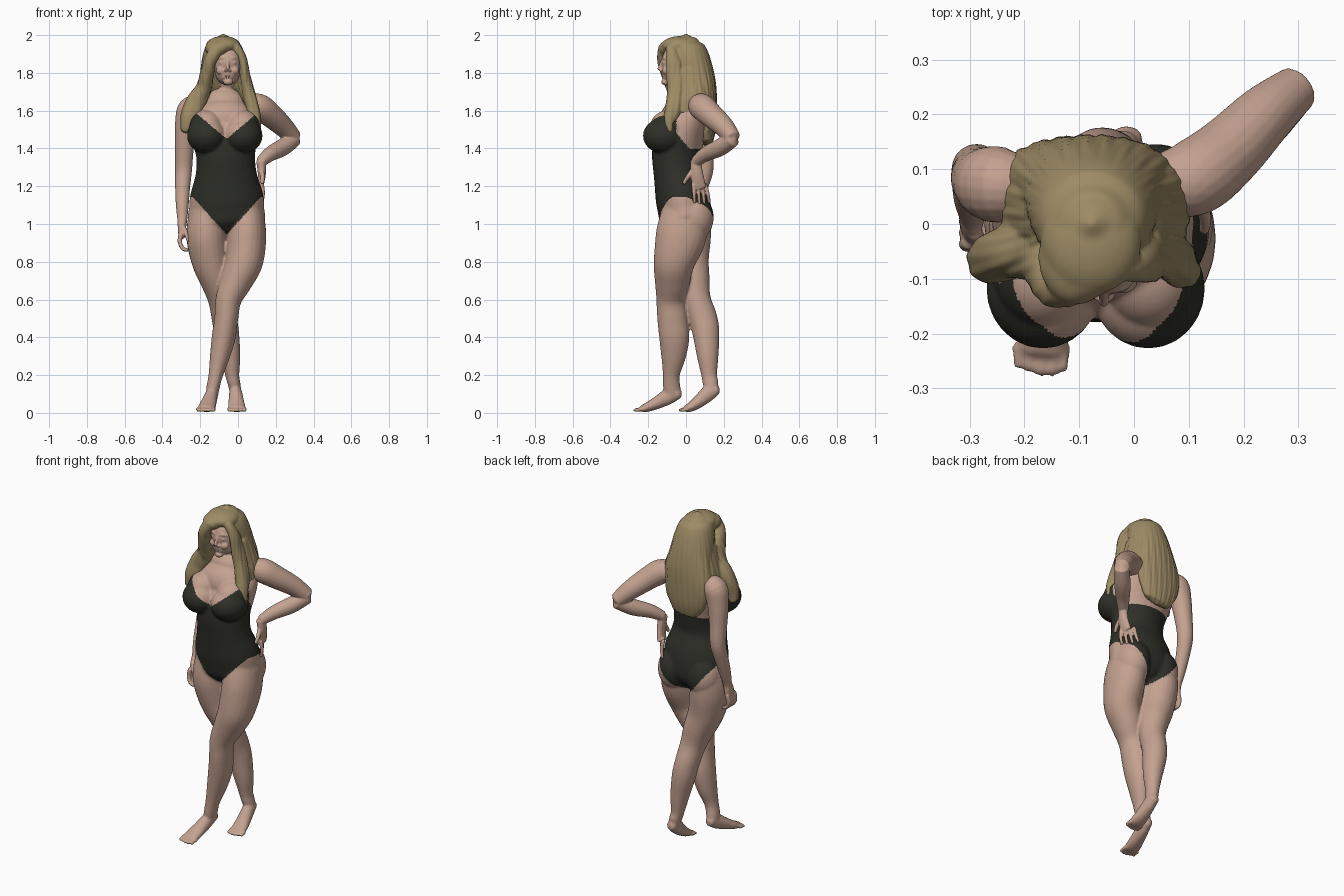
import bpy, bmesh, math
from mathutils import Vector, Matrix


def material(name, rgb):
    m = bpy.data.materials.new(name)
    m.diffuse_color = (*rgb, 1)
    return m


SKIN = material("skin", (0.55, 0.36, 0.28))
SUIT = material("dark_swimsuit", (0.027, 0.029, 0.021))
HAIR = material("blonde_hair", (0.34, 0.26, 0.13))
LIPS = material("lips", (0.47, 0.28, 0.225))


def spline(keys, sub=5):
    """Smooth curve through keys of (x, y, z, radius_a, radius_b)."""
    k = [list(p) if len(p) == 5 else [*p, p[3]] for p in keys]
    out = []
    for i in range(len(k) - 1):
        p0, p1, p2, p3 = k[max(i - 1, 0)], k[i], k[i + 1], k[min(i + 2, len(k) - 1)]
        for s in range(sub):
            t = s / sub
            out.append([0.5 * (2 * b + (c - a) * t + (2 * a - 5 * b + 4 * c - d) * t * t
                               + (3 * b - a - 3 * c + d) * t ** 3)
                        for a, b, c, d in zip(p0, p1, p2, p3)])
    return out + [k[-1]]


def tube(bm, keys, n=20):
    """Closed rounded tube along the keys, elliptical in cross-section."""
    pts = spline(keys)
    pos = [Vector(p[:3]) for p in pts]
    rings = []
    for i, p in enumerate(pts):
        t = (pos[min(i + 1, len(pos) - 1)] - pos[max(i - 1, 0)]).normalized()
        u = (Vector((1, 0, 0)) - t * t.x).normalized()
        v = t.cross(u)
        if i == 0:
            first = bm.verts.new(pos[0] - t * min(p[3:]) * 0.6)
        rings.append([bm.verts.new(pos[i] + u * p[3] * math.cos(j * math.tau / n)
                                   + v * p[4] * math.sin(j * math.tau / n)) for j in range(n)])
    last = bm.verts.new(pos[-1] + t * min(pts[-1][3:]) * 0.6)
    for j in range(n):
        k = (j + 1) % n
        bm.faces.new((first, rings[0][k], rings[0][j]))
        bm.faces.new((last, rings[-1][j], rings[-1][k]))
        for a, b in zip(rings, rings[1:]):
            bm.faces.new((a[j], a[k], b[k], b[j]))


def ball(bm, c, r):
    bmesh.ops.create_uvsphere(bm, u_segments=24, v_segments=16, radius=1,
                              matrix=Matrix.Translation(c) @ Matrix.Diagonal((*r, 1)))


def finish(name, bm, mats, voxel=0.006, smooth=4, rule=None, ripple=None):
    """Fuse the pieces into one skin, then colour faces by rule."""
    bmesh.ops.recalc_face_normals(bm, faces=bm.faces)
    me = bpy.data.meshes.new(name)
    bm.to_mesh(me)
    bm.free()
    ob = bpy.data.objects.new(name, me)
    bpy.context.collection.objects.link(ob)
    if voxel:
        r = ob.modifiers.new("fuse", 'REMESH')
        r.mode, r.voxel_size = 'VOXEL', voxel
        s = ob.modifiers.new("soften", 'SMOOTH')
        s.factor, s.iterations = 0.5, smooth
        dg = bpy.context.evaluated_depsgraph_get()
        me = bpy.data.meshes.new_from_object(ob.evaluated_get(dg))
        ob.modifiers.clear()
        ob.data = me
    me.materials.clear()
    for m in mats:
        me.materials.append(m)
    if ripple:
        for v, nrm in [(v, v.normal.copy()) for v in me.vertices]:
            v.co += nrm * ripple(v.co)
    for p in me.polygons:
        p.use_smooth = True
        p.material_index = rule(p.center) if rule else 0
    return ob


# ---- body: torso, bust, seat, neck, legs and feet ----
MID = -0.06
bm = bmesh.new()
tube(bm, [(-.055, 0, .97, .10, .10), (-.06, -.002, 1.02, .198, .135), (-.06, -.010, 1.09, .198, .142),
          (-.06, -.024, 1.16, .192, .140), (-.0625, -.046, 1.265, .162, .125),
          (-.065, -.048, 1.36, .156, .132), (-.07, -.035, 1.45, .175, .132),
          (-.075, .01, 1.55, .185, .115), (-.075, .05, 1.63, .165, .085),
          (-.075, .06, 1.685, .10, .06), (-.075, .06, 1.71, .06, .05)], 32)
ball(bm, (-.07, -.03, 1.55), (.165, .108, .115))
ball(bm, (-.072, .01, 1.645), (.11, .08, .075))
for s in (-1, 1):
    ball(bm, (-.07 + s * .096, -.118, 1.467), (.104, .110, .094))
    ball(bm, (-.07 + s * .098, -.085, 1.515), (.090, .105, .090))
    ball(bm, (-.058 + s * .098, .035, 1.035), (.100, .112, .130))
tube(bm, [(-.075, .06, 1.64, .065), (-.07, .03, 1.72, .055), (-.06, .0, 1.80, .055)])
# front leg crosses over the back leg
tube(bm, [(.035, -.01, 1.11, .085, .11), (.043, -.012, 1.02, .099, .13), (.045, -.03, .92, .104, .133),
          (.032, -.062, .80, .10, .11), (-.008, -.072, .70, .086, .094), (-.05, -.08, .60, .069, .077),
          (-.062, -.072, .50, .063, .08), (-.076, -.062, .40, .063, .08), (-.096, -.066, .30, .053, .066),
          (-.118, -.078, .20, .038, .045), (-.133, -.075, .13, .035, .046), (-.138, -.068, .09, .032, .04)], 24)
tube(bm, [(-.155, -.01, 1.11, .085, .11), (-.165, .0, 1.02, .101, .13), (-.165, .0, .92, .107, .132),
          (-.145, .01, .80, .099, .112), (-.112, .03, .70, .087, .097), (-.087, .055, .60, .072, .077),
          (-.072, .09, .50, .067, .076), (-.06, .106, .42, .066, .071), (-.04, .115, .30, .053, .057),
          (-.03, .123, .20, .037, .042), (-.022, .13, .16, .034, .042), (-.016, .135, .13, .032, .034)], 24)


def foot(x, y, dx, length, lift):
    """Raised-heel foot; x, y is the heel, dx the sideways drift to the toes."""
    tube(bm, [(x, y, .108 + lift, .028, .030), (x + dx * .25, y - .055 * length, .088 + lift * .8, .035, .042),
              (x + dx * .55, y - .11 * length, .058 + lift * .3, .041, .035),
              (x + dx * .85, y - .165 * length, .032, .047, .026), (x + dx, y - .2 * length, .022, .045, .018)])
    for i in range(5):
        q = x + dx + (i - 2) * .021 * (1 if x > -.1 else -1)
        e = y - .243 * length + abs(i - 1.5) * .007
        tube(bm, [(q, y - .185 * length, .02, .012), (q, e + .012, .016, .010), (q, e, .013, .011)], 10)


foot(-.133, -.035, -.037, 1.0, .0)
foot(-.015, .165, .010, .84, .02)


def suit_rule(c):
    dx = abs(c.x - MID)
    if c.y < -.05:
        top = min(1.45 + .85 * dx, 1.585) if dx < .17 else 1.585 - 2.0 * (dx - .17)
    else:
        top = max(1.40, 1.48 - 1.2 * (c.y + .05))
    low = .945 + 1.1 * dx if c.y < 0 else .92 + .5 * dx + 3.4 * dx * dx
    return 1 if min(low, 1.145) < c.z < top else 0


finish("body", bm, [SKIN, SUIT], .0062, 9, suit_rule)

# ---- arm bent with the hand on the hip ----
bm = bmesh.new()
tube(bm, [(.05, .07, 1.625, .058), (.11, .085, 1.62, .070), (.17, .13, 1.578, .065),
          (.24, .20, 1.515, .055), (.296, .247, 1.455, .043)])
tube(bm, [(.298, .248, 1.45, .041), (.235, .18, 1.405, .046), (.17, .105, 1.37, .039),
          (.122, .052, 1.33, .029)])
tube(bm, [(.122, .05, 1.335, .026, .028), (.126, .058, 1.26, .021, .034), (.115, .07, 1.19, .017, .038)])
for i in range(4):
    tube(bm, [(.126 - .014 * i, .04 + .02 * i, 1.21, .012), (.133 - .016 * i, .043 + .024 * i, 1.16, .0105),
              (.126 - .018 * i, .046 + .026 * i, 1.112 - .010 * (i in (1, 2)), .008)], 10)
tube(bm, [(.122, .04, 1.29, .015), (.13, .01, 1.25, .012), (.128, -.012, 1.215, .010)], 10)
finish("bent_arm", bm, [SKIN], .0045, 3)

# ---- arm hanging at the side ----
bm = bmesh.new()
tube(bm, [(-.20, .07, 1.62, .055), (-.25, .072, 1.605, .07), (-.274, .08, 1.52, .060),
          (-.284, .092, 1.40, .050), (-.288, .10, 1.29, .045), (-.293, .078, 1.20, .040),
          (-.295, .045, 1.10, .034), (-.295, .02, 1.02, .026), (-.297, .008, .98, .022, .034),
          (-.297, -.003, .93, .018, .040)])
for i in range(4):
    y = -.034 + .021 * i
    tube(bm, [(-.302, y, .95, .013), (-.308, y - .004, .905, .012), (-.292, y - .008, .870, .011),
              (-.266, y - .008, .862, .010)], 10)
tube(bm, [(-.292, -.015, .985, .015), (-.275, -.038, .95, .012), (-.262, -.045, .91, .010)], 10)
finish("hanging_arm", bm, [SKIN], .0045, 3)

# ---- head with brow, nose, cheeks and chin ----
bm = bmesh.new()
FX = -.055
ball(bm, (FX, -.04, 1.855), (.080, .090, .10))
ball(bm, (FX, -.052, 1.802), (.065, .078, .068))
ball(bm, (FX + .002, -.108, 1.752), (.026, .023, .018))
ball(bm, (FX, -.105, 1.779), (.034, .022, .018))
tube(bm, [(FX, -.124, 1.865, .009), (FX, -.134, 1.84, .009), (FX, -.143, 1.818, .010)], 12)
for s in (-1, 1):
    ball(bm, (FX + s * .034, -.103, 1.812), (.028, .024, .024))
    ball(bm, (FX + s * .011, -.132, 1.813), (.009, .009, .007))
    ball(bm, (FX + s * .031, -.115, 1.853), (.014, .010, .007))
    tube(bm, [(FX + s * .012, -.122, 1.876, .006), (FX + s * .035, -.116, 1.881, .007),
              (FX + s * .055, -.099, 1.872, .006)], 10)
finish("head", bm, [SKIN], .0042, 3)

# ---- mouth ----
bm = bmesh.new()
tube(bm, [(FX - .024, -.116, 1.786, .003), (FX, -.125, 1.782, .005), (FX + .024, -.116, 1.786, .003)], 10)
tube(bm, [(FX - .018, -.117, 1.780, .003), (FX, -.124, 1.775, .005), (FX + .018, -.117, 1.780, .003)], 10)
finish("mouth", bm, [LIPS], None)

# ---- long hair: crown and back curtain, plus waves framing the face ----
bm = bmesh.new()
tube(bm, [(-.077, .0, 1.992, .03, .03), (-.077, .0, 1.98, .06, .062), (-.077, .0, 1.94, .096, .092),
          (-.075, .02, 1.87, .116, .105), (-.075, .055, 1.78, .128, .097), (-.077, .085, 1.70, .142, .078),
          (-.085, .105, 1.60, .148, .058), (-.08, .112, 1.50, .125, .045), (-.07, .11, 1.43, .085, .03)], 32)
ball(bm, (-.078, -.03, 1.945), (.092, .100, .050))
ball(bm, (-.105, -.06, 1.93), (.070, .088, .045))
tube(bm, [(-.035, -.07, 1.957, .03, .022), (-.095, -.112, 1.938, .035, .028), (-.143, -.118, 1.875, .034, .036),
          (-.163, -.085, 1.80, .036, .05), (-.182, -.055, 1.72, .042, .05), (-.225, -.05, 1.64, .055, .05),
          (-.255, -.065, 1.56, .052, .045), (-.282, -.07, 1.49, .024, .03)])
tube(bm, [(-.05, -.065, 1.955, .03, .022), (-.008, -.08, 1.93, .026, .026), (.024, -.07, 1.87, .024, .038),
          (.037, -.06, 1.79, .027, .045), (.052, -.05, 1.71, .034, .05), (.075, -.065, 1.62, .036, .045),
          (.09, -.085, 1.55, .032, .035), (.102, -.09, 1.48, .016, .02)])
for s, x0 in ((-1, -.16), (1, .02)):  # side curtains over the shoulders
    tube(bm, [(x0, .0, 1.82, .03, .07), (x0 + s * .015, .02, 1.73, .042, .08),
              (x0 + s * .035, .03, 1.65, .045, .085), (x0 + s * .045, .0, 1.58, .035, .06)])


def strands(c):
    a = math.atan2(c.y - .01, c.x + .077)
    fade = min(1, max(0, (1.95 - c.z) * 6))
    return fade * (.0013 * math.sin(a * 26 + c.z * 9) + .0010 * math.sin(a * 47 - c.z * 14))


finish("hair", bm, [HAIR], .006, 6, None, strands)
